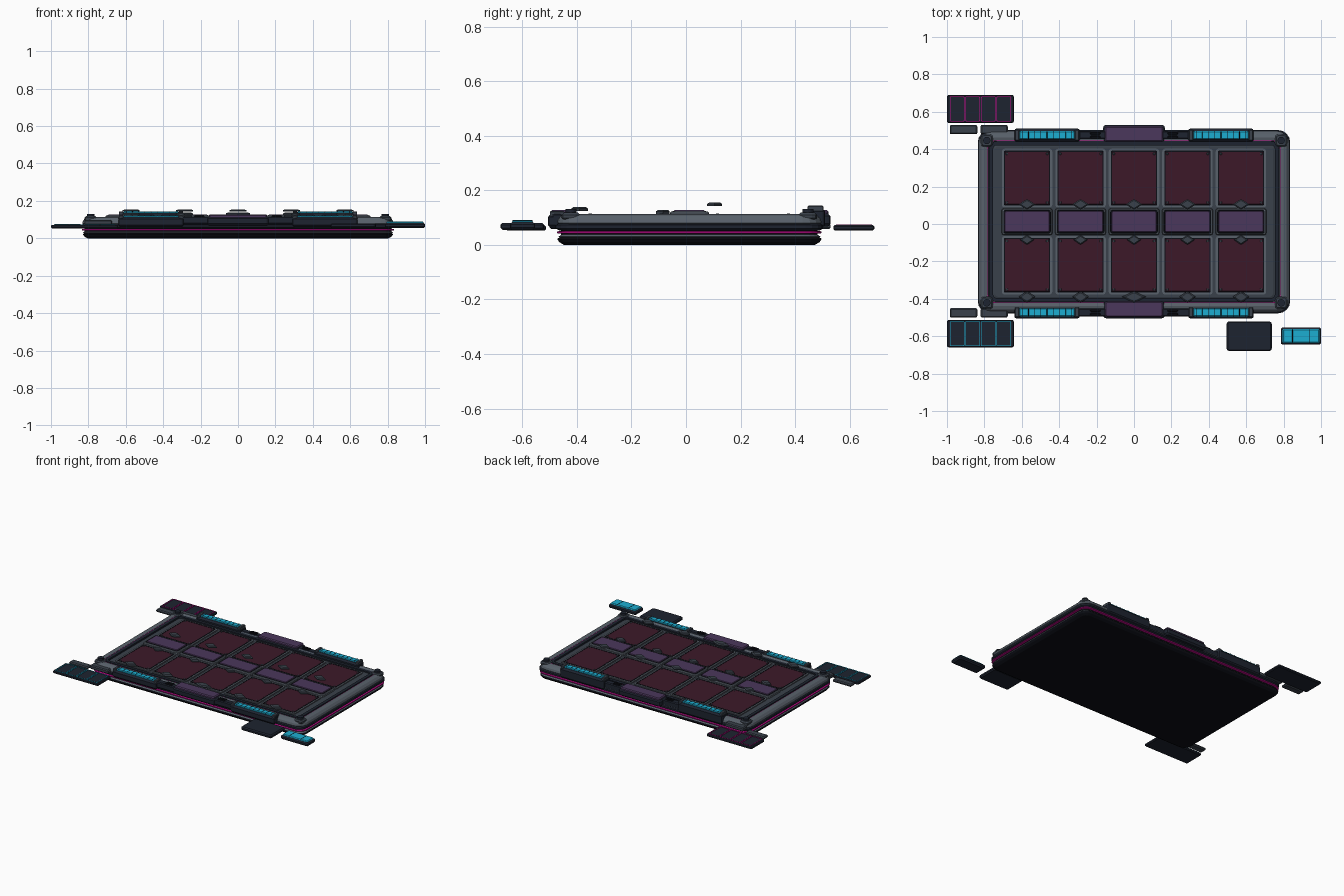
import bpy, bmesh, math

if "Cube" in bpy.data.objects:
    bpy.data.objects.remove(bpy.data.objects["Cube"])

CY = 0.0125  # the board sits slightly behind the origin


def mat(name, hexa):
    m = bpy.data.materials.new(name)
    lin = [(int(hexa[i:i + 2], 16) / 255) ** 2.2 for i in (0, 2, 4)]
    m.diffuse_color = (*lin, 1)
    m.use_nodes = True
    m.node_tree.nodes["Principled BSDF"].inputs["Base Color"].default_value = m.diffuse_color
    return m


BLACK, DARK, STEEL = mat("black", "14161c"), mat("dark", "232833"), mat("steel", "3c434c")
LIGHT, RED, PURPLE = mat("light_steel", "59616a"), mat("dark_red", "3e1f2d"), mat("purple", "4c3a5c")
CYAN, PINK = mat("cyan", "22acd0"), mat("magenta", "c2148c")


def finish(name, bm, m):
    bmesh.ops.recalc_face_normals(bm, faces=bm.faces)
    me = bpy.data.meshes.new(name)
    bm.to_mesh(me)
    bm.free()
    me.materials.append(m)
    ob = bpy.data.objects.new(name, me)
    bpy.context.collection.objects.link(ob)
    return ob


def loft(name, x, y, w, h, levels, m, r=0.01, seg=2, closed=False):
    """Rounded rectangle swept through (inset, z) levels; closed makes a ring."""
    bm = bmesh.new()
    loops = []
    for ins, z in levels:
        rr = max(r - ins, 0.002)
        a, b = w / 2 - ins - rr, h / 2 - ins - rr
        loop = []
        for k, (sx, sy) in enumerate(((1, 1), (-1, 1), (-1, -1), (1, -1))):
            for i in range(seg + 1):
                t = math.pi / 2 * (k + i / seg)
                loop.append(bm.verts.new((x + sx * a + rr * math.cos(t),
                                          y + sy * b + rr * math.sin(t), z)))
        loops.append(loop)
    pairs = list(zip(loops, loops[1:]))
    if closed:
        pairs.append((loops[-1], loops[0]))
    else:
        bm.faces.new(loops[0][::-1])
        bm.faces.new(loops[-1])
    for p, q in pairs:
        n = len(p)
        for i in range(n):
            bm.faces.new((p[i], p[(i + 1) % n], q[(i + 1) % n], q[i]))
    return finish(name, bm, m)


def block(name, x0, x1, y0, y1, z0, z1, m, c=0.006, r=0.012):
    """Slab with chamfered top and bottom edges."""
    c = min(c, (z1 - z0) * 0.4)
    return loft(name, (x0 + x1) / 2, (y0 + y1) / 2, x1 - x0, y1 - y0,
                [(c, z0), (0, z0 + c), (0, z1 - c), (c, z1)], m, r)


def ring(name, x, y, w, h, t, z0, z1, m, r=0.01, seg=2):
    return loft(name, x, y, w, h, [(0, z0), (0, z1), (t, z1), (t, z0)], m, r, seg, True)


def diamond(name, x, y, z, w, h, t, m):
    bm = bmesh.new()
    loops = [[bm.verts.new((x + s * w / 2 * a, y + s * h / 2 * b, zz))
              for a, b in ((1, 0), (.3, .75), (0, 1), (-.3, .75), (-1, 0), (-.3, -.75), (0, -1), (.3, -.75))]
             for s, zz in ((1, z), (1, z + t * .6), (.75, z + t))]
    bm.faces.new(loops[0][::-1])
    bm.faces.new(loops[2])
    for p, q in zip(loops, loops[1:]):
        for i in range(8):
            bm.faces.new((p[i], p[(i + 1) % 8], q[(i + 1) % 8], q[i]))
    return finish(name, bm, m)


# layered base and raised rim
loft("base", 0, CY, 1.66, 0.97, [(.025, 0), (.008, .01), (0, .022), (.012, .03)], BLACK, .06, 4)
loft("lower_band", 0, CY, 1.66, 0.96, [(.012, .024), (0, .03), (.014, .04)], LIGHT, .06, 4)
loft("light_gap", 0, CY, 1.64, 0.94, [(0, .035), (0, .06)], BLACK, .05, 4)
loft("glow_band", 0, CY, 1.668, 0.97, [(.01, .041), (0, .043), (0, .049), (.01, .051)], PINK, .06, 4)
loft("upper_band", 0, CY, 1.67, 0.98, [(.014, .052), (0, .06), (0, .072), (.012, .08)], DARK, .065, 4)
loft("tray_rim", 0, CY, 1.665, 0.97,
     [(.01, .07), (0, .08), (.004, .095), (.016, .108), (.034, .113), (.05, .109), (.056, .098)], LIGHT, .07, 4)
ring("inner_glow", 0, CY, 1.575, 0.88, .008, .09, .108, PINK, .05, 4)
ring("inner_rim", 0, CY, 1.55, 0.86, .022, .09, .112, DARK, .04, 4)
loft("deck", 0, CY, 1.51, 0.83, [(0, .08), (0, .100), (.012, .105)], STEEL, .03, 3)

# five columns of cells with a centre pad and floating markers
for i in range(-2, 3):
    x = i * 0.286
    for s in (1, -1):
        y = CY + s * 0.233
        ring("cell_frame", x, y, .27, .315, .011, .1, .112, LIGHT, .015)
        ring("cell_lip", x, y, .248, .293, .006, .1, .114, BLACK, .008)
        block("cell_plate", x - .119, x + .119, y - .141, y + .141, .1, .1135, RED, .002, .006)
        for a in (1, -1):
            for b in (1, -1):
                block("cell_stud", x + a * .108 - .006, x + a * .108 + .006,
                      y + b * .13 - .006, y + b * .13 + .006, .112, .1155, STEEL, .001, .003)
    block("pad_frame", x - .137, x + .137, CY - .072, CY + .072, .1, .122, LIGHT, .005, .015)
    block("pad_base", x - .127, x + .127, CY - .062, CY + .062, .115, .1235, BLACK, .001, .01)
    block("pad", x - .121, x + .121, CY - .056, CY + .056, .115, .128, PURPLE, .003, .01)
    diamond("front_marker", x, -.39, .125, .13 if i == 0 else .09, .06, .014, STEEL)
    diamond("middle_marker", x, -.085, .114, .075, .05, .014, STEEL)
    diamond("rear_marker", x, .105, .142, .09, .055, .013, STEEL)

# rails and modules on both long sides
for s, y0, y1, top in ((1, .44, .51, .14), (-1, -.505, -.44, .12)):
    ym = (y0 + y1) / 2
    name = "rear" if s > 0 else "front"
    block(name + "_rail", -.64, .64, ym - .022, ym + .022, .075, .116, DARK)
    for a in (1, -1):
        xm = a * .465
        block(name + "_lamp_housing", xm - .175, xm + .175, y0, y1, .06, top - .006, DARK, .012)
        block(name + "_lamp", xm - .148, xm + .148, ym - .021, ym + .021, top - .02, top + .002, CYAN, .004, .006)
        for k in range(-4, 5):
            xr = xm + k * .033
            block(name + "_lamp_rib", xr - .0015, xr + .0015, ym - .021, ym + .021, top - .01, top + .003, BLACK, .0005, .001)
        for e in (1, -1):
            xe = xm + e * .16
            block(name + "_lamp_cap", xe - .012, xe + .012, y0 + .006, y1 - .006, top - .02, top + .004, STEEL, .004, .005)
        xc = a * .207
        for d in (-.01, .01):
            block(name + "_clip", xc - .027, xc + .027, ym + d - .007, ym + d + .007, .1, .122, BLACK, .003, .004)
        xb = a * .787
        yb = CY + s * .434
        block("corner_mount", xb - .034, xb + .034, yb - .034, yb + .034, .09, .118, STEEL, .008, .018)
        bpy.ops.mesh.primitive_cylinder_add(vertices=12, radius=.02, depth=.016, location=(xb, yb, .123))
        bolt = bpy.context.object
        bolt.name = "corner_bolt"
        bolt.data.materials.append(DARK)
    yc = .482 if s > 0 else -.456
    block(name + "_latch_base", -.165, .165, yc - .048, yc + .048, .068, .115, DARK, .01, .015)
    block(name + "_latch_cover", -.156, .156, yc - .041, yc + .041, .1, .127, PURPLE, .006, .012)

# detached status tiles with glowing cell outlines
for name, y0, y1, m, yb in (("rear", .54, .69, PINK, .505), ("front", -.66, -.513, CYAN, -.475)):
    block(name + "_tile", -1.0, -.642, y0, y1, .053, .072, DARK, .005, .01)
    for k in range(4):
        x = -.946 + k * .0835
        ring(name + "_tile_outline", x, (y0 + y1) / 2, .078, .132, .003, .07, .075, m, .004)
    block(name + "_outer_tab", -.985, -.838, yb - .025, yb + .025, .058, .077, STEEL, .006, .008)
    block(name + "_inner_tab", -.82, -.675, yb - .025, yb + .025, .07, .098, STEEL, .006, .008)

# detached block and lamp at the front right
block("side_block", .495, .737, -.68, -.52, .055, .08, DARK, .007, .015)
block("side_lamp_base", .785, 1.0, -.645, -.553, .055, .083, DARK, .008, .01)
block("side_lamp", .793, .992, -.637, -.561, .07, .09, CYAN, .005, .008)
for k in (-1, 1):
    xs = .8925 + k * .045
    block("side_lamp_rib", xs - .0015, xs + .0015, -.635, -.563, .08, .091, BLACK, .0005, .001)
